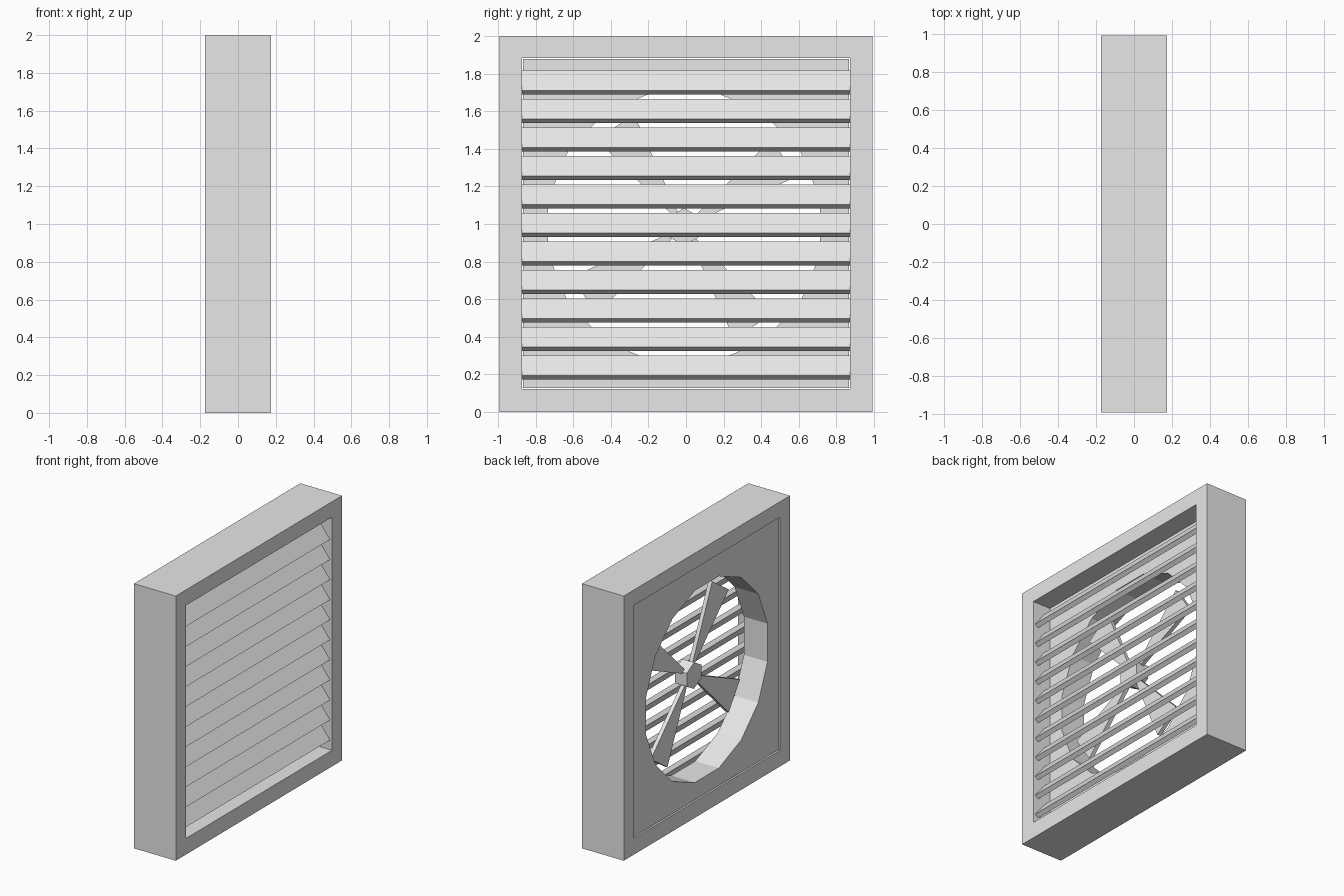
import bpy, bmesh, math

cube = bpy.data.objects.get("Cube")
if cube:
    bpy.data.objects.remove(cube, do_unlink=True)

# One painted-metal colour for everything
grey = bpy.data.materials.new("light_grey_metal")
grey.use_nodes = True
COLOUR = (0.8, 0.8, 0.8, 1.0)
grey.diffuse_color = COLOUR
grey.node_tree.nodes["Principled BSDF"].inputs["Base Color"].default_value = COLOUR


def rectangle(half_y, z0, z1):
    return [(-half_y, z0), (half_y, z0), (half_y, z1), (-half_y, z1)]


def polygon(centre, radius, sides, turn):
    return [(centre[0] + radius * math.cos(turn + math.tau * i / sides),
             centre[1] + radius * math.sin(turn + math.tau * i / sides))
            for i in range(sides)]


def extrude_x(name, loops, x0, x1):
    """Fill y-z loops (later loops are holes) and extrude them from x0 to x1."""
    bm = bmesh.new()
    edges = []
    for loop in loops:
        verts = [bm.verts.new((x0, y, z)) for y, z in loop]
        edges += [bm.edges.new((v, verts[i - 1])) for i, v in enumerate(verts)]
    bmesh.ops.triangle_fill(bm, edges=edges, use_beauty=True)
    result = bmesh.ops.extrude_face_region(bm, geom=bm.faces[:], use_keep_orig=True)
    moved = [g for g in result["geom"] if isinstance(g, bmesh.types.BMVert)]
    bmesh.ops.translate(bm, verts=moved, vec=(x1 - x0, 0, 0))
    return finish(name, bm)


def finish(name, bm):
    bmesh.ops.recalc_face_normals(bm, faces=bm.faces[:])
    bmesh.ops.dissolve_limit(bm, angle_limit=0.01, verts=bm.verts[:], edges=bm.edges[:])
    mesh = bpy.data.meshes.new(name)
    bm.to_mesh(mesh)
    bm.free()
    mesh.materials.append(grey)
    obj = bpy.data.objects.new(name, mesh)
    bpy.context.collection.objects.link(obj)
    return obj


# Outer frame
extrude_x("frame", [rectangle(0.993, 0, 2), rectangle(0.873, 0.122, 1.883)], -0.175, 0.175)

# Thick fan housing with a sixteen-sided opening
AXIS = (-0.01, 0.985)
opening = polygon(AXIS, 0.739, 16, math.pi / 16)
extrude_x("fan_housing", [rectangle(0.868, 0.127, 1.878), opening], -0.167, 0.03)

# Fan hub
extrude_x("fan_hub", [polygon(AXIS, 0.1, 6, math.pi / 6)], -0.06, 0.04)

# Four flat wedge blades
HALF_ANGLE = math.radians(10.5)
TIP = 0.657
for i in range(4):
    middle = math.radians(34.5 + 90 * i)
    blade = [(AXIS[0] + r * math.cos(middle + s * HALF_ANGLE),
              AXIS[1] + r * math.sin(middle + s * HALF_ANGLE))
             for r, s in ((0.06, -1), (TIP, -1), (TIP, 1), (0.06, 1))]
    extrude_x(f"fan_blade_{i + 1}", [blade], -0.025, 0.005)

# Tilted louvre slats, lower edge outward
SLATS, STEP = 11, 0.1516
section = [(0.075, 0.301), (0.158, 0.194), (0.131, 0.173), (0.048, 0.28)]
for i in range(SLATS):
    bm = bmesh.new()
    face = bm.faces.new([bm.verts.new((x, -0.873, z + i * STEP)) for x, z in section])
    result = bmesh.ops.extrude_face_region(bm, geom=[face], use_keep_orig=True)
    moved = [g for g in result["geom"] if isinstance(g, bmesh.types.BMVert)]
    bmesh.ops.translate(bm, verts=moved, vec=(0, 1.746, 0))
    finish(f"louvre_slat_{i + 1}", bm)
